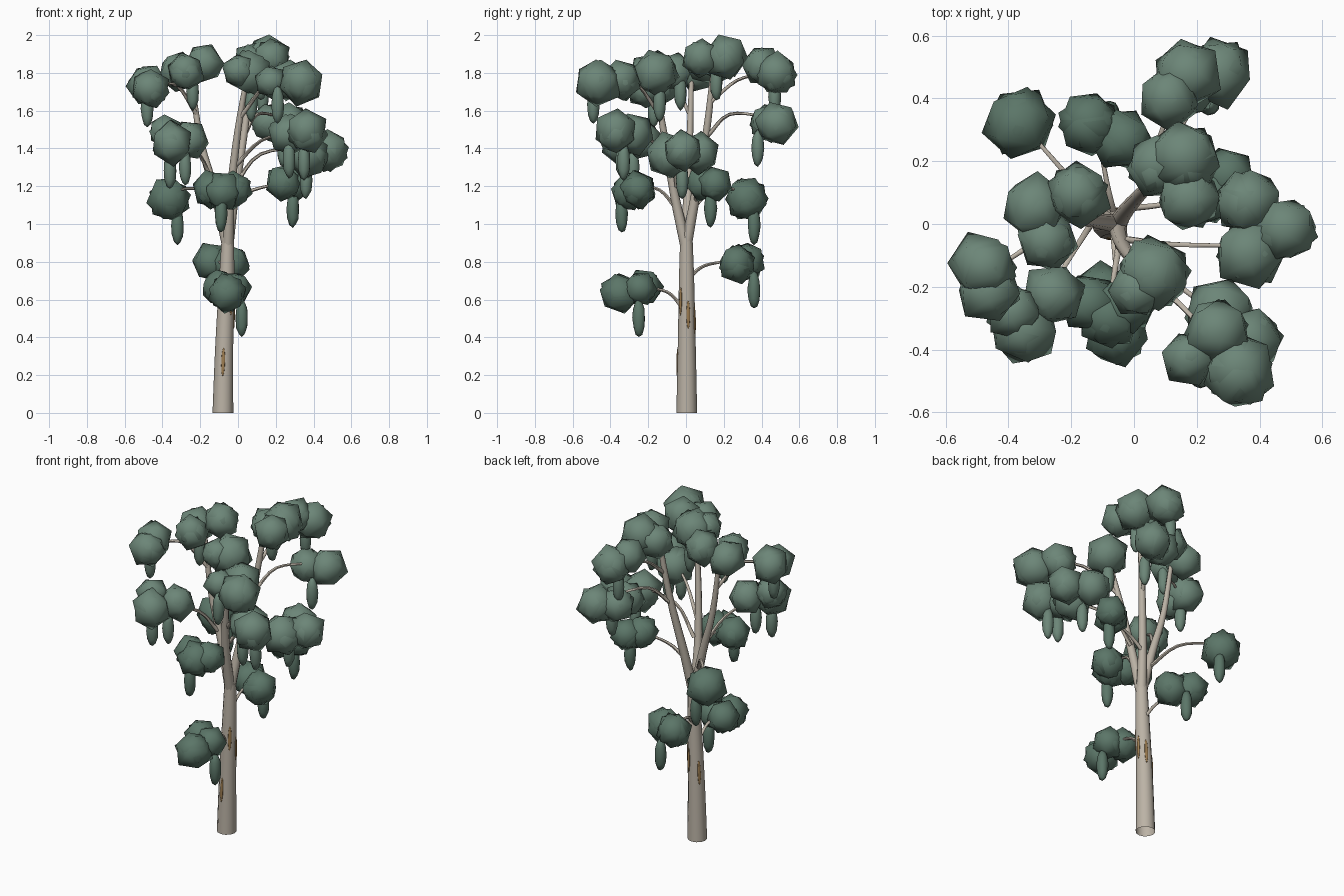
import bpy, bmesh, math, random
from mathutils import Vector, Matrix

random.seed(11)


def mat(name, col):
    m = bpy.data.materials.new(name)
    m.diffuse_color = (*col, 1)
    return m


BARK = mat("pale bark", (0.50, 0.45, 0.38))
SCAR = mat("brown scar", (0.33, 0.20, 0.08))
LEAF = mat("leaf green", (0.150, 0.238, 0.187))
SHADE = mat("deep leaf green", (0.105, 0.180, 0.138))


def finish(name, bm, material, angle=180):
    me = bpy.data.meshes.new(name)
    bm.to_mesh(me)
    bm.free()
    me.materials.append(material)
    ob = bpy.data.objects.new(name, me)
    bpy.context.collection.objects.link(ob)
    bpy.ops.object.select_all(action='DESELECT')
    ob.select_set(True)
    bpy.context.view_layer.objects.active = ob
    bpy.ops.object.shade_smooth_by_angle(angle=math.radians(angle))
    return ob


def spline(pts, steps=4):
    """Catmull-Rom points through the given control points."""
    p = [Vector(q) for q in pts]
    p = [2 * p[0] - p[1]] + p + [2 * p[-1] - p[-2]]
    out = []
    for i in range(1, len(p) - 2):
        a, b, c, d = p[i - 1:i + 3]
        for k in range(steps):
            t = k / steps
            out.append(0.5 * (2 * b + (c - a) * t + (2 * a - 5 * b + 4 * c - d) * t * t
                              + (3 * b - a - 3 * c + d) * t ** 3))
    return out + [p[-2]]


def tube(name, pts, r0, r1, sides=8):
    """Tapered round limb swept along a smooth path, open at its base."""
    path = spline(pts)
    bm = bmesh.new()
    rings = []
    for i, c in enumerate(path):
        d = path[min(i + 1, len(path) - 1)] - path[max(i - 1, 0)]
        q = Vector((0, 0, 1)).rotation_difference(d.normalized())
        if i == 0 and c.z == 0:
            q.identity()
        r = r0 + (r1 - r0) * i / (len(path) - 1)
        rings.append([bm.verts.new(c + q @ Vector((r * math.cos(a), r * math.sin(a), 0)))
                      for a in (2 * math.pi * k / sides for k in range(sides))])
    for lo, hi in zip(rings, rings[1:]):
        for k in range(sides):
            j = (k + 1) % sides
            bm.faces.new((lo[k], lo[j], hi[j], hi[k]))
    bm.faces.new(rings[-1])
    return finish(name, bm, BARK, 60)


def blob(bm, c, rx, rz, jitter=0.06, tilt=1.2, sub=1):
    """Rough low-poly leaf clump."""
    rot = (Matrix.Rotation(random.uniform(0, 6.28), 4, 'Z')
           @ Matrix.Rotation(random.uniform(0, tilt), 4, 'X'))
    new = bmesh.ops.create_icosphere(bm, subdivisions=sub, radius=1, matrix=rot)["verts"]
    for v in new:
        k = 1 + random.uniform(-jitter, jitter)
        v.co = Vector(c) + Vector((v.co.x * rx, v.co.y * rx, v.co.z * rz)) * k


def foliage(name, clumps, hangs, material):
    bm = bmesh.new()
    for x, y, z, r in clumps:
        # two nested shells make each clump uneven
        for s in (1.06, 1.0):
            o = [random.uniform(-0.008, 0.008) for _ in range(3)]
            blob(bm, (x + o[0], y + o[1], z + o[2]), r * s, r * s * 1.02)
    for x, y, z in hangs:
        blob(bm, (x, y, z + 0.012), 0.034, 0.10, 0.05, 0, 2)
    finish(name, bm, material)


# trunk and three main limbs
tube("trunk", [(-0.08, 0.004, 0), (-0.073, 0.004, 0.35), (-0.06, 0.003, 0.7), (-0.054, 0.002, 0.92)],
     0.055, 0.033, 12)
FORK = (-0.054, 0, 0.88)
tube("limb_back", [FORK, (-0.02, 0.05, 1.15), (0.035, 0.11, 1.5), (0.08, 0.15, 1.86)], 0.030, 0.014)
tube("limb_left", [FORK, (-0.12, 0.01, 1.16), (-0.2, 0.02, 1.45), (-0.25, 0.03, 1.8)], 0.030, 0.012)
tube("limb_front", [FORK, (-0.04, -0.06, 1.15), (0.0, -0.12, 1.5), (0.05, -0.17, 1.8)], 0.030, 0.012)

# thin side branches, each arching out to its foliage
branches = {
    "crown_back": [(0.06, 0.135, 1.65), (0.08, 0.27, 1.76), (0.14, 0.42, 1.8)],
    "upper_back": [(0.03, 0.11, 1.46), (0.1, 0.23, 1.58), (0.22, 0.42, 1.57)],
    "crown_front": [(0.01, -0.13, 1.56), (0.15, -0.26, 1.74), (0.28, -0.40, 1.77)],
    "crown_left": [(-0.22, 0.02, 1.58), (-0.32, -0.06, 1.73), (-0.44, -0.14, 1.74)],
    "middle_right": [(-0.02, -0.05, 1.2), (0.12, -0.065, 1.37), (0.40, -0.07, 1.41)],
    "low_right": [(-0.02, 0.05, 1.12), (0.08, 0.06, 1.18), (0.25, 0.09, 1.22)],
    "middle_front": [(-0.02, -0.08, 1.3), (0.12, -0.18, 1.44), (0.28, -0.3, 1.48)],
    "middle_left": [(-0.13, 0.01, 1.2), (-0.2, -0.1, 1.36), (-0.32, -0.3, 1.45)],
    "low_front": [(-0.045, -0.05, 1.08), (-0.06, -0.14, 1.18), (-0.08, -0.26, 1.2)],
    "low_back_left": [(-0.09, 0.01, 1.05), (-0.2, 0.14, 1.18), (-0.34, 0.3, 1.18)],
    "trunk_back": [(-0.06, 0.02, 0.72), (-0.08, 0.1, 0.78), (-0.11, 0.26, 0.81)],
    "trunk_front": [(-0.065, -0.02, 0.56), (-0.06, -0.1, 0.64), (-0.05, -0.25, 0.67)],
}
for name, pts in branches.items():
    tube(name + "_branch", pts, 0.012, 0.006, 6)

# foliage: clumps (x, y, z, radius) and hanging sprays
foliage("crown_back_leaves", [(0.11, 0.4, 1.83, 0.10), (0.17, 0.48, 1.79, 0.11)],
        [(0.13, 0.47, 1.66)], LEAF)
foliage("crown_middle_leaves", [(0.07, 0.18, 1.86, 0.10), (0.16, 0.21, 1.88, 0.115),
                                (0.175, 0.08, 1.88, 0.10)], [(0.12, 0.16, 1.74)], LEAF)
foliage("crown_front_leaves", [(0.06, -0.16, 1.80, 0.12), (0.0, -0.21, 1.81, 0.085)],
        [(0.07, -0.14, 1.63)], LEAF)
foliage("crown_right_leaves", [(0.33, -0.47, 1.75, 0.12), (0.26, -0.34, 1.76, 0.105),
                               (0.18, -0.42, 1.75, 0.085)], [(0.21, -0.49, 1.62)], LEAF)
foliage("crown_left_leaves", [(-0.48, -0.13, 1.74, 0.105), (-0.46, -0.22, 1.72, 0.10)],
        [(-0.48, -0.17, 1.60)], LEAF)
foliage("crown_inner_leaves", [(-0.32, 0.05, 1.81, 0.105), (-0.18, 0.09, 1.85, 0.10),
                               (-0.28, -0.05, 1.81, 0.095)], [(-0.24, -0.03, 1.69)], LEAF)
foliage("upper_back_leaves", [(0.17, 0.43, 1.54, 0.10), (0.265, 0.48, 1.53, 0.11)],
        [(0.24, 0.38, 1.39)], LEAF)
foliage("middle_front_leaves", [(0.37, -0.37, 1.49, 0.11), (0.27, -0.28, 1.48, 0.11)],
        [(0.27, -0.34, 1.33), (0.35, -0.33, 1.32)], LEAF)
foliage("middle_right_leaves", [(0.485, -0.02, 1.39, 0.105), (0.37, -0.09, 1.36, 0.115),
                                (0.36, 0.07, 1.38, 0.105)],
        [(0.36, -0.02, 1.22)], LEAF)
foliage("middle_left_leaves", [(-0.35, -0.34, 1.43, 0.11), (-0.26, -0.23, 1.45, 0.10),
                               (-0.38, -0.28, 1.48, 0.09)],
        [(-0.36, -0.32, 1.27), (-0.28, -0.28, 1.29)], LEAF)
foliage("low_right_leaves", [(0.24, 0.09, 1.22, 0.095),
                             (0.30, 0.15, 1.21, 0.09)], [(0.29, 0.13, 1.07)], SHADE)
foliage("low_front_leaves", [(-0.14, -0.25, 1.18, 0.095), (-0.02, -0.25, 1.18, 0.095),
                             (-0.08, -0.30, 1.17, 0.10)], [(-0.09, -0.34, 1.04)], SHADE)
foliage("low_back_left_leaves", [(-0.37, 0.32, 1.13, 0.115)], [(-0.32, 0.36, 0.98)], SHADE)
foliage("trunk_back_leaves", [(-0.14, 0.32, 0.80, 0.10), (-0.04, 0.27, 0.79, 0.10)],
        [(-0.08, 0.36, 0.64)], SHADE)
foliage("trunk_front_leaves", [(-0.05, -0.35, 0.64, 0.105), (-0.1, -0.22, 0.66, 0.095),
                               (-0.02, -0.24, 0.66, 0.09)], [(0.02, -0.25, 0.49)], SHADE)

# slim bark scars lying along the trunk: (direction angle, height)
for i, (deg, z) in enumerate([(-97, 0.27), (10, 0.52), (70, 0.49), (-50, 0.59), (150, 0.42)]):
    a = math.radians(deg)
    turn = Matrix.Rotation(a, 3, 'Z')
    bm = bmesh.new()
    bmesh.ops.create_uvsphere(bm, u_segments=12, v_segments=10, radius=1)
    for v in bm.verts:
        h = z + v.co.z * 0.074
        out = 0.0575 - 0.025 * h + v.co.x * 0.0048
        v.co = turn @ Vector((out, v.co.y * 0.010, h)) + Vector((-0.08 + 0.028 * h, 0.004, 0))
    finish(f"bark_scar_{i + 1}", bm, SCAR)
